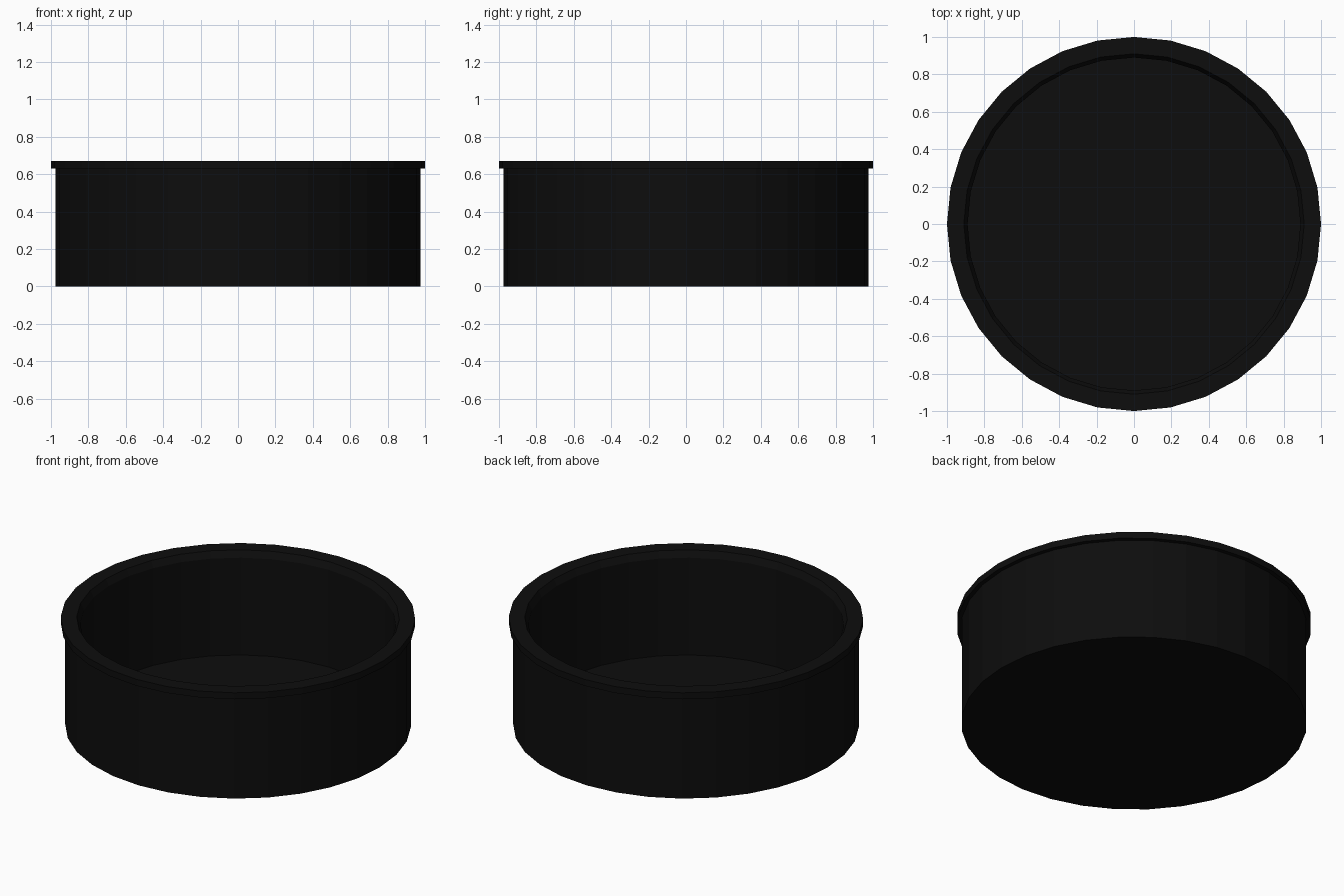
import bpy, bmesh
from math import sin, cos, pi

if "Cube" in bpy.data.objects:
    bpy.data.objects.remove(bpy.data.objects["Cube"])

SIDES = 32
black = bpy.data.materials.new("black")
black.diffuse_color = (0.004, 0.004, 0.004, 1)
black.use_nodes = True
black.node_tree.nodes["Principled BSDF"].inputs["Base Color"].default_value = black.diffuse_color


def lathe(name, profile, closed):
    """Spin a (radius, z) profile; an open profile is capped at both ends."""
    bm = bmesh.new()
    rings = [[bm.verts.new((r * cos(2 * pi * i / SIDES), r * sin(2 * pi * i / SIDES), z))
              for i in range(SIDES)] for r, z in profile]
    pairs = list(zip(rings, rings[1:] + rings[:1])) if closed else list(zip(rings, rings[1:]))
    for a, b in pairs:
        for i in range(SIDES):
            j = (i + 1) % SIDES
            bm.faces.new((a[i], a[j], b[j], b[i]))
    if not closed:
        bm.faces.new(rings[0][::-1])
        bm.faces.new(rings[-1])
    bmesh.ops.recalc_face_normals(bm, faces=bm.faces)
    mesh = bpy.data.meshes.new(name)
    bm.to_mesh(mesh)
    bm.free()
    mesh.materials.append(black)
    obj = bpy.data.objects.new(name, mesh)
    bpy.context.collection.objects.link(obj)
    return obj


# Open pan: outer wall, overhanging lip, small inner ledge, inner wall, floor
lathe("round_pan", [(0.975, 0), (0.975, 0.63), (1.0, 0.63), (1.0, 0.67),
                    (0.91, 0.67), (0.89, 0.63), (0.89, 0.025)], False)
